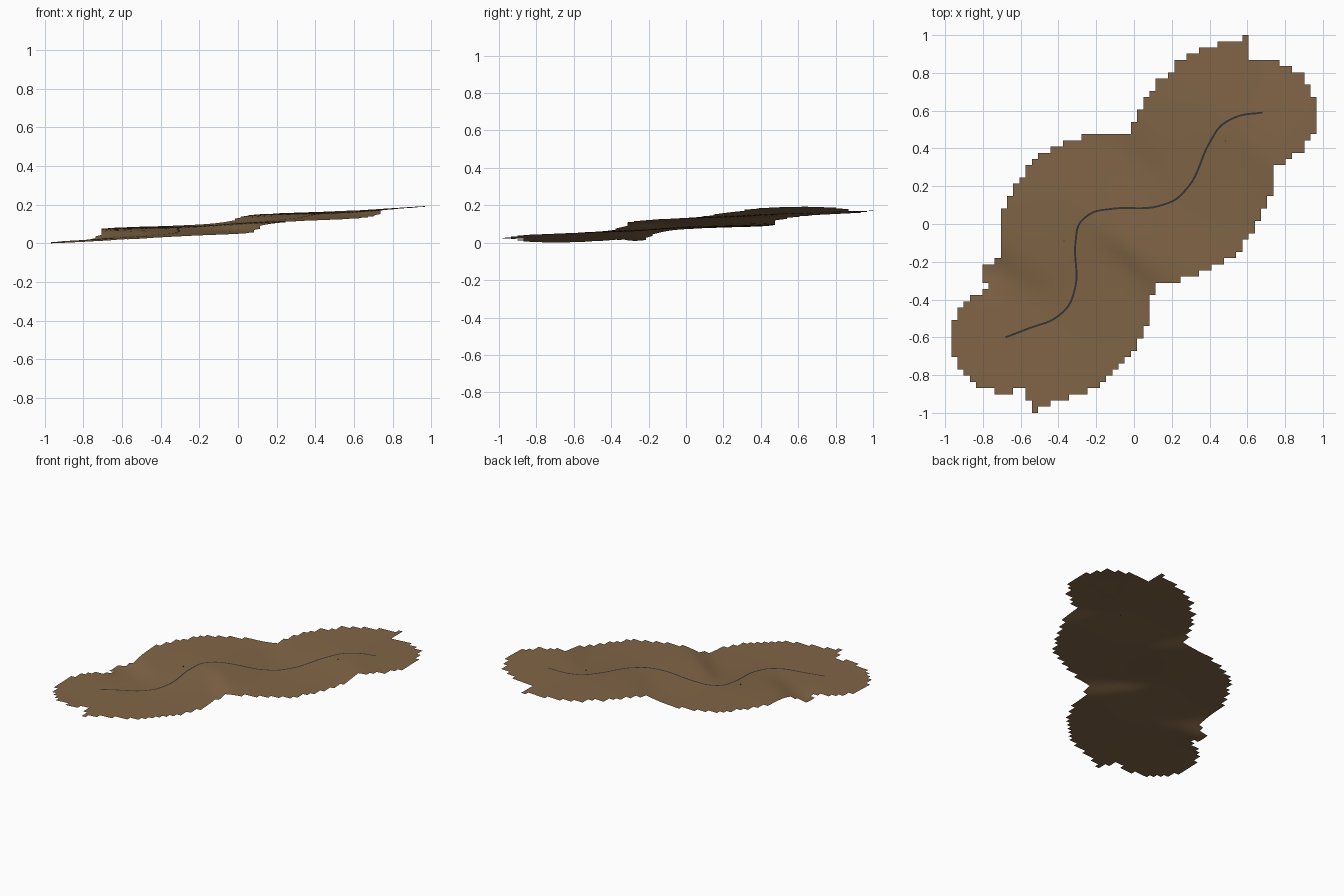
import bpy, bmesh, math
from mathutils import Vector

if "Cube" in bpy.data.objects:
    bpy.data.objects.remove(bpy.data.objects["Cube"])

CELL = 2 / 61
COLS, ROWS = 59, 61


def material(name, rgb):
    m = bpy.data.materials.new(name)
    m.diffuse_color = (*rgb, 1)
    m.use_nodes = True
    m.node_tree.nodes["Principled BSDF"].inputs["Base Color"].default_value = m.diffuse_color
    return m


EARTH = material("brown earth", (0.22, 0.13, 0.062))
ASPHALT = material("dark asphalt", (0.035, 0.035, 0.035))

# road centre line
PATH = [(-.68, -.6), (-.55, -.55), (-.42, -.5), (-.345, -.43), (-.31, -.33),
        (-.31, -.1), (-.29, 0), (-.22, .06), (-.12, .08), (.13, .095),
        (.22, .13), (.29, .2), (.4, .43), (.46, .52), (.55, .57), (.68, .59)]


def smooth_path(pts, steps=8):
    p = [Vector(q) for q in pts]
    p = [2 * p[0] - p[1]] + p + [2 * p[-1] - p[-2]]
    out = []
    for a, b, c, d in zip(p, p[1:], p[2:], p[3:]):
        # tangents scaled by neighbouring chord lengths keep straights straight
        l0, l1, l2 = (b - a).length, (c - b).length, (d - c).length
        t1 = ((b - a) / l0 * l1 + (c - b) / l1 * l0) / (l0 + l1) * l1
        t2 = ((c - b) / l1 * l2 + (d - c) / l2 * l1) / (l1 + l2) * l1
        for i in range(steps):
            t = i / steps
            out.append(b * (2*t**3 - 3*t*t + 1) + t1 * (t**3 - 2*t*t + t)
                       + c * (3*t*t - 2*t**3) + t2 * (t**3 - t*t))
    return out + [p[-2]]


road = smooth_path(PATH)

# the road climbs steadily; extended past both ends it sets the ground height
d0 = (road[0] - road[1]).normalized()
d1 = (road[-1] - road[-2]).normalized()
line = ([road[0] + d0 * .03 * i for i in range(10, 0, -1)] + road
        + [road[-1] + d1 * .03 * i for i in range(1, 11)])
samples, s = [], -.3
for a, b in zip(line, line[1:]):
    n = max(1, round((b - a).length / .012))
    seg = (b - a).length
    for i in range(n):
        q = a.lerp(b, i / n)
        samples.append((q.x, q.y, .03 + .0725 * (s + seg * i / n), seg / n))
    s += seg


def height(x, y):
    total = weight = 0
    for px, py, pz, w in samples:
        k = w / ((x - px)**2 + (y - py)**2 + 1e-4)**5
        total += k * pz
        weight += k
    dip = .015 * math.exp(-((x + .8)**2 + (y + .24)**2) / .012)
    return total / weight - dip


# stepped land edge: (top y of the step, x) from top to bottom, on each side
LEFT = [(1, .57), (.97, .44), (.935, .34), (.9, .275), (.865, .21), (.8, .18), (.77, .115),
        (.705, .08), (.67, .05), (.61, .015), (.54, -.015), (.475, -.275),
        (.44, -.375), (.41, -.44), (.375, -.51), (.345, -.54), (.31, -.575),
        (.25, -.61), (.215, -.64), (.15, -.675), (.085, -.705), (-.18, -.74),
        (-.21, -.805), (-.31, -.775), (-.345, -.805), (-.375, -.87),
        (-.405, -.9), (-.44, -.935), (-.51, -.967), (-.7, -.935), (-.77, -.9),
        (-.8, -.87), (-.835, -.835), (-.865, -.74), (-.9, -.575), (-.935, -.54)]
RIGHT = [(1, .6), (.865, .77), (.835, .84), (.8, .9), (.735, .935), (.67, .967),
         (.48, .935), (.435, .9), (.38, .835), (.35, .8), (.315, .735),
         (.155, .7), (.085, .67), (.02, .635), (-.04, .605), (-.075, .57),
         (-.14, .535), (-.175, .47), (-.21, .41), (-.24, .34), (-.275, .245),
         (-.305, .11), (-.37, .08), (-.53, .05), (-.6, .015), (-.67, -.015),
         (-.7, -.05), (-.735, -.08), (-.77, -.115), (-.8, -.148), (-.835, -.18),
         (-.865, -.245), (-.9, -.345), (-.93, -.44), (-.965, -.51)]


def edge(steps, y):
    return [x for top, x in steps if top + .003 >= y][-1]


def make(name, bm, mat):
    me = bpy.data.meshes.new(name)
    bm.to_mesh(me)
    bm.free()
    me.materials.append(mat)
    ob = bpy.data.objects.new(name, me)
    bpy.context.collection.objects.link(ob)
    return ob


# ground sheet: grid cells that fall inside the land edge
bm = bmesh.new()
grid = {}


def corner(i, j):
    if (i, j) not in grid:
        x, y = (i - COLS / 2) * CELL, (j - ROWS / 2) * CELL
        grid[i, j] = bm.verts.new((x, y, height(x, y)))
    return grid[i, j]


for j in range(ROWS):
    y = (j + .5 - ROWS / 2) * CELL
    for i in range(COLS):
        x = (i + .5 - COLS / 2) * CELL
        notch = -.64 < x < -.575 and -.9 < y < -.865
        if edge(LEFT, y) < x < edge(RIGHT, y) and not (notch and y < -.87):
            bm.faces.new([corner(i, j), corner(i + 1, j),
                          corner(i + 1, j + 1), corner(i, j + 1)])
low = min(v.co.z for v in bm.verts)
for v in bm.verts:
    v.co.z -= low
ground = make("ground", bm, EARTH)
for p in ground.data.polygons:
    p.use_smooth = True

# narrow road ribbon lying just above the ground
bm = bmesh.new()
last = None
for k, p in enumerate(road):
    t = (road[min(k + 1, len(road) - 1)] - road[max(k - 1, 0)]).normalized()
    side = Vector((-t.y, t.x)) * .005
    z = height(p.x, p.y) - low + .0015
    pair = [bm.verts.new((*(p + side), z)), bm.verts.new((*(p - side), z))]
    if last:
        bm.faces.new([last[0], last[1], pair[1], pair[0]])
    last = pair
make("road", bm, ASPHALT)

# tiny roadside markers
for x, y in [(-.37, -.09), (.485, .44)]:
    bm = bmesh.new()
    bmesh.ops.create_cube(bm, size=.005)
    bmesh.ops.translate(bm, verts=bm.verts, vec=(x, y, height(x, y) - low + .002))
    make("roadside_marker", bm, ASPHALT)
